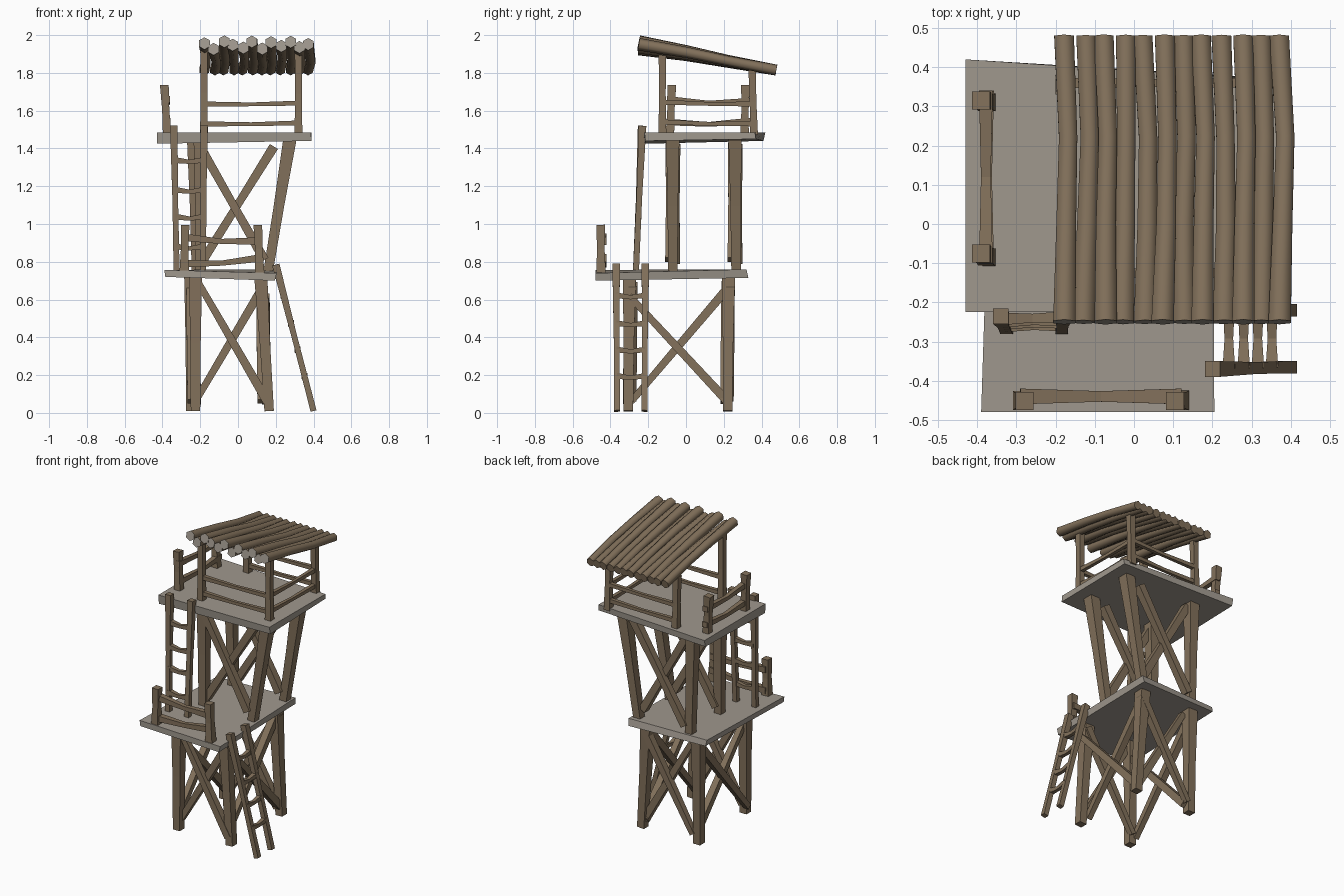
import bpy, bmesh, math, random
from mathutils import Vector as V

if "Cube" in bpy.data.objects:
    bpy.data.objects.remove(bpy.data.objects["Cube"])
random.seed(4)

def mat(name, col):
    m = bpy.data.materials.new(name)
    m.diffuse_color = (*col, 1)
    m.use_nodes = True
    m.node_tree.nodes["Principled BSDF"].inputs["Base Color"].default_value = m.diffuse_color
    return m

WOOD = mat("weathered_wood", (0.225, 0.165, 0.105))
GREY = mat("grey_planks", (0.35, 0.315, 0.27))

def tube(bm, pts, widths, n=4, first_cap=0):
    """Sweep an n-sided section along points; width is across flats for n=4, diameter otherwise."""
    pts = [V(p) for p in pts]
    d = (pts[-1] - pts[0]).normalized()
    ref = V((1, 0, 0)) if abs(d.y) > 0.85 else V((0, 1, 0))
    u = ref.cross(d).normalized()
    v = d.cross(u)
    rings = []
    for p, w in zip(pts, widths):
        r = w * (math.sqrt(0.5) if n == 4 else 0.5)
        off = math.pi / 4 if n == 4 else 0
        rings.append([bm.verts.new(p + u * r * math.cos(off + i * math.tau / n)
                                   + v * r * math.sin(off + i * math.tau / n)) for i in range(n)])
    for a, b in zip(rings, rings[1:]):
        for i in range(n):
            j = (i + 1) % n
            bm.faces.new((a[i], a[j], b[j], b[i]))
    bm.faces.new(rings[0][::-1]).material_index = first_cap
    bm.faces.new(rings[-1])

def finish(name, bm, mats=(WOOD,), smooth=None):
    bmesh.ops.recalc_face_normals(bm, faces=bm.faces)
    me = bpy.data.meshes.new(name)
    bm.to_mesh(me)
    bm.free()
    for m in mats:
        me.materials.append(m)
    if smooth:
        for p in me.polygons:
            p.use_smooth = True
        me.set_sharp_from_angle(angle=math.radians(smooth))
    ob = bpy.data.objects.new(name, me)
    bpy.context.collection.objects.link(ob)

def beams(name, ends, w0, wm, w1, sag=0.0):
    """Group of straight or slightly sagging square beams."""
    bm = bmesh.new()
    for a, b in ends:
        mid = (V(a) + V(b)) / 2 - V((0, 0, sag))
        tube(bm, [a, mid, b], [w0, wm, w1])
    finish(name, bm)

def slab(name, bottom, top):
    bm = bmesh.new()
    lo, hi = [[bm.verts.new(p) for p in q] for q in (bottom, top)]
    bm.faces.new(lo[::-1])
    bm.faces.new(hi)
    for i in range(4):
        j = (i + 1) % 4
        bm.faces.new((lo[i], lo[j], hi[j], hi[i]))
    finish(name, bm, (GREY,))

# Platforms, slightly crooked
slab("lower_platform",
     [(-.385, -.48, .72), (.195, -.48, .70), (.195, .33, .715), (-.36, .31, .72)],
     [(-.39, -.48, .757), (.205, -.48, .74), (.20, .32, .76), (-.365, .30, .757)])
slab("upper_platform",
     [(-.43, -.22, 1.425), (.39, -.215, 1.44), (.385, .37, 1.45), (-.43, .41, 1.44)],
     [(-.43, -.225, 1.485), (.385, -.22, 1.485), (.39, .365, 1.485), (-.43, .42, 1.485)])

# Legs of both storeys
beams("lower_legs", [((-.225, -.305, .01), (-.225, -.30, .73)), ((.165, -.305, .01), (.12, -.30, .73)),
                     ((.165, .22, .01), (.12, .225, .73)), ((-.25, .22, .01), (-.25, .225, .73))],
      .05, .055, .07)
beams("upper_legs", [((-.20, -.07, .75), (-.20, -.07, 1.45)), ((.16, -.07, .75), (.275, -.07, 1.45)),
                     ((.16, .265, .75), (.275, .26, 1.45)), ((-.22, .265, .75), (-.235, .26, 1.45))],
      .05, .055, .07)

# Crossed braces: all four sides below, front and back above
low = []
for y in (-.295, .22):
    low += [((-.21, y - .015, .69), (.155, y - .015, .06)), ((-.22, y + .015, .07), (.14, y + .015, .68))]
for x in (-.235, .135):
    low += [((x + .015, -.30, .62), (x + .015, .22, .06)), ((x - .015, -.29, .06), (x - .015, .22, .66))]
beams("lower_braces", low, .035, .042, .047)
up = []
for y in (-.07, .26):
    up += [((-.205, y - .015, 1.42), (.14, y - .015, .81)), ((-.19, y + .015, .80), (.19, y + .015, 1.41))]
beams("upper_braces", up, .047, .042, .05)

def ladder(name, foot_a, foot_b, head_a, head_b, fracs):
    bm = bmesh.new()
    for f, h in ((foot_a, head_a), (foot_b, head_b)):
        f, h = V(f), V(h)
        tube(bm, [f, f.lerp(h, .5), h], [.032, .03, .04])
    for t in fracs:
        a, b = V(foot_a).lerp(V(head_a), t), V(foot_b).lerp(V(head_b), t)
        tube(bm, [a, (a + b) / 2 - V((0, 0, .01)), b], [.032, .022, .03])
    finish(name, bm)

ladder("lower_ladder", (.40, -.365, .01), (.40, -.22, .01), (.20, -.37, .785), (.20, -.215, .785),
       (.24, .42, .60, .79))
ladder("upper_ladder", (-.325, -.265, .75), (-.185, -.265, .75), (-.34, -.235, 1.52), (-.18, -.23, 1.52),
       (.17, .375, .56, .765))

# Low guard railings
beams("lower_railing_posts", [((-.285, -.45, .74), (-.28, -.452, .995)), ((.115, -.45, .74), (.105, -.452, .995))],
      .05, .04, .046)
beams("lower_railing_rails", [((-.29, -.44, .93), (.12, -.44, .91)), ((-.29, -.44, .79), (.12, -.44, .82))],
      .04, .027, .04, .012)
beams("upper_railing_posts", [((-.375, .31, 1.47), (-.39, .315, 1.735)), ((-.375, -.085, 1.47), (-.39, -.075, 1.735))],
      .045, .038, .046)
beams("upper_railing_rails", [((-.378, .34, 1.65), (-.378, -.10, 1.66)), ((-.375, .34, 1.545), (-.375, -.10, 1.54))],
      .035, .025, .035, .015)

# Roof posts and cabin rails (open on the left)
L, R, F, B = -.18, .32, -.125, .36
beams("roof_posts", [((L, F, 1.47), (L, F, 1.92)), ((R, F, 1.47), (R, F, 1.91)),
                     ((R, B, 1.47), (R, B - .01, 1.825)), ((L, B, 1.47), (L, B - .01, 1.825))],
      .042, .035, .04)
rails = []
for z in (1.53, 1.635):
    rails += [((L, F, z), (R, F, z + .005)), ((L, B, z), (R, B, z + .005)), ((R, F, z + .01), (R, B, z))]
beams("cabin_rails", rails, .027, .02, .026, .004)

# Roof of twelve crooked hexagonal logs with grey front ends
bm = bmesh.new()
for i in range(12):
    x = -.175 + i * .05
    up_off = (.008, -.022, .018, 0, -.015, .017, -.02, .014, -.006, .016, -.012, .004)[i]
    pts, ws = [], []
    for k, y in enumerate((-.25, 0, .22, .478)):
        t = (y + .25) / .728
        z = 1.948 - .133 * t + up_off * (1 - t)
        dx = (0, .006, -.004 + .012, 0)[k] + random.uniform(-.005, .005)
        pts.append((x + dx, y, z + (.004 if k == 1 else 0)))
        ws.append((.066, .058, .054, .058)[k])
    tube(bm, pts, ws, 6, 1)
finish("roof_logs", bm, (WOOD, GREY), 65)
